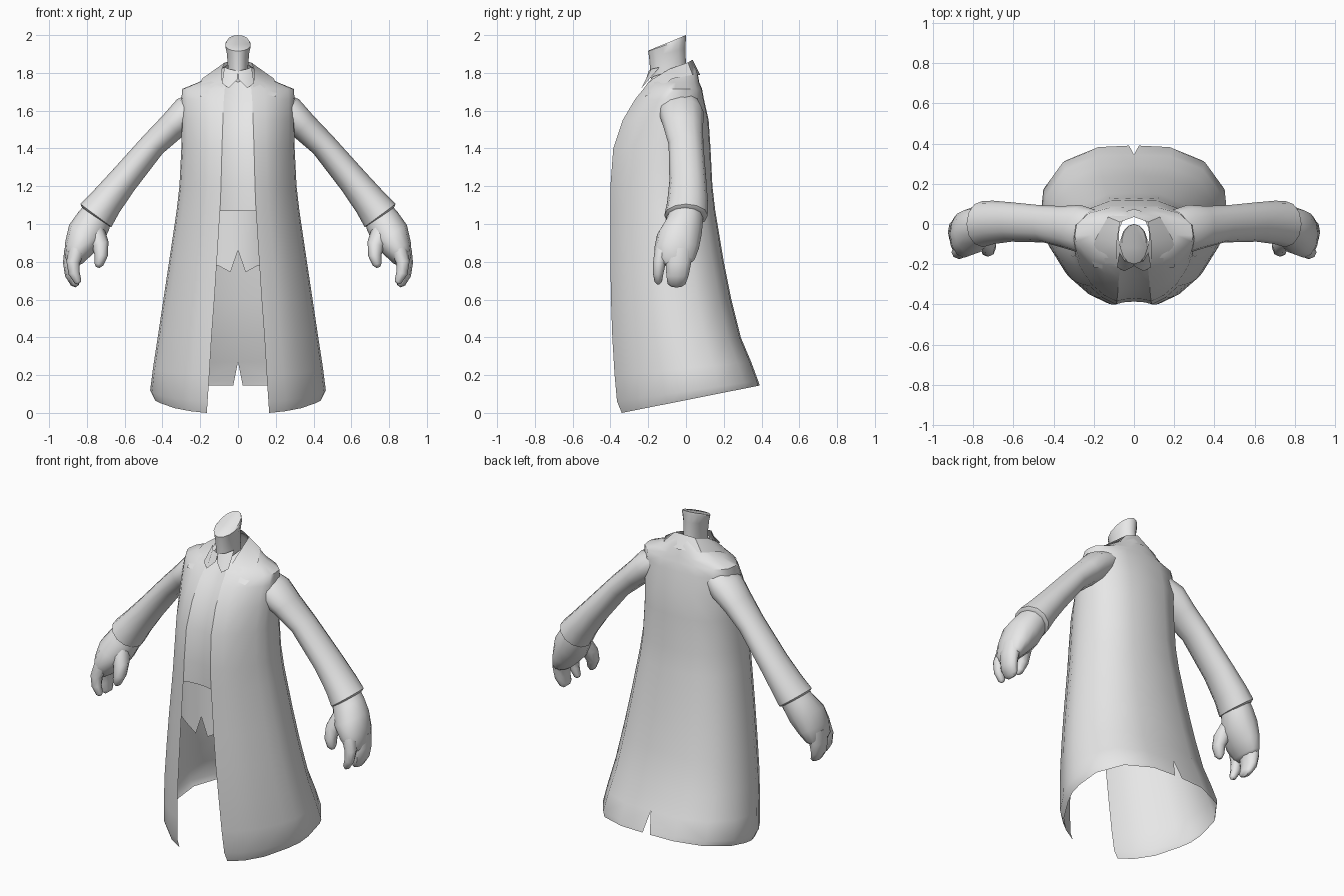
import bpy, bmesh, math
from mathutils import Vector

grey = bpy.data.materials.new("plain grey")
grey.diffuse_color = (0.8, 0.8, 0.8, 1)


def make(name, rows, closed=False, caps=False, mirror=True, angle=50):
    """Skin a grid of point rows, optionally closed round, capped and mirrored in x."""
    bm = bmesh.new()
    grid = [[bm.verts.new(p) for p in row] for row in rows]
    n = len(rows[0])
    for a, b in zip(grid, grid[1:]):
        for j in range(n if closed else n - 1):
            k = (j + 1) % n
            bm.faces.new((a[j], a[k], b[k], b[j]))
    if caps:
        bm.faces.new(grid[0][::-1])
        bm.faces.new(grid[-1])
    if closed:
        bmesh.ops.recalc_face_normals(bm, faces=bm.faces)
    me = bpy.data.meshes.new(name)
    bm.to_mesh(me)
    bm.free()
    me.materials.append(grey)
    ob = bpy.data.objects.new(name, me)
    bpy.context.collection.objects.link(ob)
    bpy.ops.object.select_all(action='DESELECT')
    ob.select_set(True)
    bpy.context.view_layer.objects.active = ob
    bpy.ops.object.shade_smooth_by_angle(angle=math.radians(angle))
    if mirror:
        m = ob.modifiers.new("mirror", 'MIRROR')
        m.use_clip = True
        m.merge_threshold = 0.002
    return ob


def tube(name, stations, sides=12):
    """Limb along stations (x, y, z, radius in xz, radius in y), mirrored."""
    pts = [Vector(s[:3]) for s in stations]
    rows = []
    for i, s in enumerate(stations):
        d = pts[min(i + 1, len(pts) - 1)] - pts[max(i - 1, 0)]
        side = Vector((-d.z, 0, d.x)).normalized()
        rows.append([pts[i] + side * s[3] * math.cos(t) + Vector((0, s[4] * math.sin(t), 0))
                     for t in (2 * math.pi * k / sides for k in range(sides))])
    return make(name, rows, closed=True, caps=True)


# Coat rings: z front, z back, half width, y front, y back, front gap, back slit
rings = [
    (0.00, 0.145, 0.445, -0.34, 0.39, 0.165, 0.025),
    (0.06, 0.17, 0.465, -0.365, 0.382, 0.161, 0.02),
    (0.20, 0.27, 0.450, -0.378, 0.345, 0.152, 0),
    (0.40, 0.40, 0.425, -0.39, 0.29, 0.140, 0),
    (0.60, 0.60, 0.395, -0.397, 0.24, 0.125, 0),
    (0.80, 0.80, 0.365, -0.40, 0.20, 0.112, 0),
    (1.07, 1.07, 0.325, -0.40, 0.155, 0.095, 0),
    (1.20, 1.20, 0.310, -0.40, 0.14, 0.09, 0),
    (1.40, 1.40, 0.300, -0.385, 0.13, 0.085, 0),
    (1.55, 1.55, 0.300, -0.335, 0.12, 0.08, 0),
    (1.66, 1.66, 0.300, -0.27, 0.095, 0.075, 0),
    (1.715, 1.715, 0.295, -0.225, 0.085, 0.07, 0),
    (1.75, 1.75, 0.210, -0.20, 0.07, 0.06, 0),
    (1.76, 1.81, 0.130, -0.19, 0.06, 0.05, 0),
    (1.78, 1.85, 0.075, -0.175, 0.035, 0.04, 0),
]
# Half cross-section from the front edge round to the back centre
section = [(0, 0), (0.3, 0.06), (0.6, 0.17), (0.86, 0.34), (0.97, 0.44), (1, 0.54),
           (0.97, 0.72), (0.76, 0.9), (0.4, 0.99), (0, 1)]
coat = []
for zf, zb, w, yf, yb, gap, slit in rings:
    row = []
    for i, (u, v) in enumerate(section):
        inner = gap if i < 5 else (slit if i == len(section) - 1 else 0)
        row.append((inner + (w - inner) * u, yf + (yb - yf) * v, zf + (zb - zf) * v))
    coat.append(row)
make("coat", coat)

# Closed chest between the coat edges
make("chest_panel", [[(0, r[3] + 0.014, r[0]), (r[5] * 0.6, r[3] + 0.01, r[0]),
                      (r[5], r[3], r[0])] for r in rings[6:]])

# Waistcoat behind the opening, with a notched hem
vest_x = [(0, -0.36, 0.86), (0.04, -0.357, 0.745), (0.105, -0.345, 0.78),
          (0.19, -0.29, 0.79), (0.25, -0.22, 0.80)]
make("waistcoat", [[(x, y, z) for x, y, z in vest_x],
                   [(x, y, 1.0) for x, y, z in vest_x],
                   [(x, y, 1.18) for x, y, z in vest_x]])

# Turned-down coat collar and lapel
outer = [(0.20, -0.215, 1.675), (0.215, -0.16, 1.71), (0.19, -0.07, 1.77),
         (0.13, 0.035, 1.79), (0, 0.075, 1.79)]
inner = [(0.075, -0.235, 1.70), (0.085, -0.18, 1.765), (0.085, -0.09, 1.82),
         (0.07, 0.01, 1.855), (0, 0.035, 1.87)]
make("coat_collar", [outer, inner])

# Pointed shirt collar
make("shirt_collar", [[(0.004, -0.212, 1.765), (0.05, -0.235, 1.72), (0.085, -0.215, 1.745)],
                      [(0.0, -0.197, 1.81), (0.045, -0.185, 1.82), (0.072, -0.14, 1.83)]])

# Neck with a slanted cut at the top: z front, z back, half width, y front, y back
neck = []
for zf, zb, w, yf, yb in [(1.68, 1.72, 0.062, -0.18, 0.0), (1.82, 1.85, 0.055, -0.19, 0.0),
                          (1.88, 1.93, 0.060, -0.195, -0.004), (1.915, 1.985, 0.069, -0.2, 0.0),
                          (1.92, 2.0, 0.062, -0.195, 0.0)]:
    row = []
    for k in range(14):
        t = 2 * math.pi * k / 14
        v = 0.5 - 0.5 * math.cos(t)
        row.append((w * math.sin(t), yf + (yb - yf) * v, zf + (zb - zf) * v))
    neck.append(row)
make("neck", neck, closed=True, caps=True, mirror=False)

# Sleeves with a wider cuff
tube("sleeve", [(0.19, -0.02, 1.64, 0.07, 0.09), (0.267, -0.025, 1.59, 0.09, 0.12),
                (0.35, -0.015, 1.515, 0.076, 0.105), (0.45, 0.0, 1.42, 0.069, 0.092),
                (0.61, 0.01, 1.228, 0.079, 0.098), (0.70, 0.008, 1.115, 0.09, 0.108),
                (0.752, 0.0, 1.045, 0.102, 0.115), (0.757, 0.0, 1.038, 0.085, 0.1)])

# Gloved hands
tube("palm", [(0.735, 0.0, 1.07, 0.08, 0.09), (0.765, -0.01, 1.015, 0.094, 0.1),
              (0.805, -0.035, 0.945, 0.102, 0.118), (0.845, -0.05, 0.87, 0.078, 0.118),
              (0.872, -0.055, 0.81, 0.052, 0.1), (0.88, -0.055, 0.785, 0.03, 0.07)])
tube("fingers", [(0.865, -0.035, 0.86, 0.055, 0.075), (0.882, -0.04, 0.79, 0.045, 0.07),
                 (0.88, -0.045, 0.73, 0.036, 0.062), (0.862, -0.05, 0.685, 0.025, 0.05),
                 (0.852, -0.05, 0.67, 0.01, 0.03)], 10)
tube("index_finger", [(0.85, -0.12, 0.87, 0.045, 0.045), (0.873, -0.14, 0.80, 0.036, 0.034),
                      (0.868, -0.147, 0.74, 0.03, 0.028), (0.848, -0.147, 0.695, 0.02, 0.02),
                      (0.842, -0.147, 0.685, 0.01, 0.01)], 8)
tube("thumb", [(0.765, -0.06, 0.96, 0.06, 0.06), (0.73, -0.10, 0.895, 0.046, 0.05),
               (0.724, -0.122, 0.835, 0.036, 0.04), (0.737, -0.13, 0.788, 0.025, 0.03),
               (0.743, -0.13, 0.77, 0.01, 0.012)], 8)
